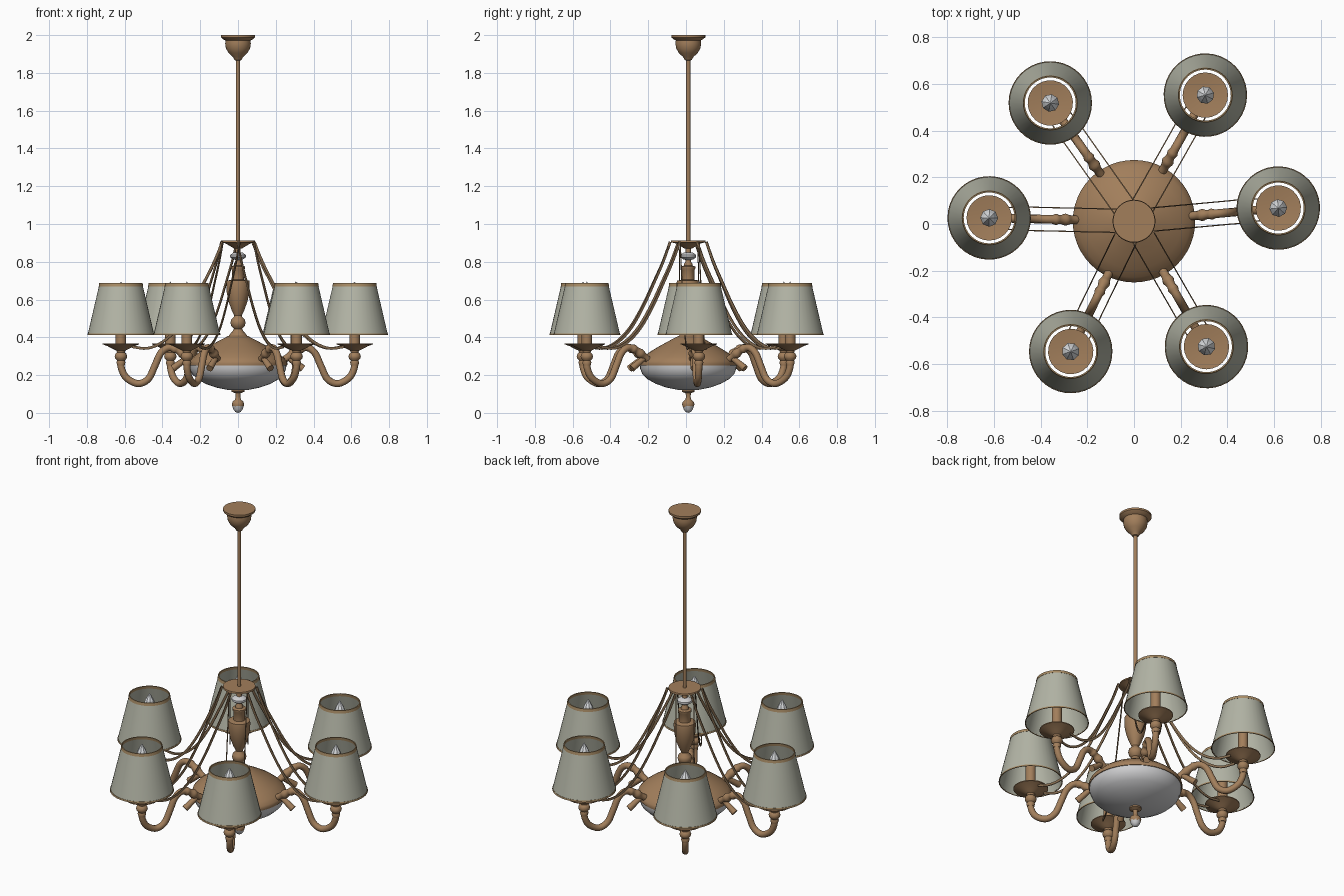
import bpy, bmesh, math
from mathutils import Vector, Matrix

if "Cube" in bpy.data.objects:
    bpy.data.objects.remove(bpy.data.objects["Cube"])


def material(name, rgb):
    m = bpy.data.materials.new(name)
    m.diffuse_color = (*rgb, 1)
    m.use_nodes = True
    m.node_tree.nodes["Principled BSDF"].inputs["Base Color"].default_value = m.diffuse_color
    return m


BRONZE = material("antique bronze", (0.36, 0.21, 0.105))
FABRIC = material("grey green fabric", (0.45, 0.46, 0.38))
TRIM = material("tan trim", (0.39, 0.26, 0.13))
GLASS = material("frosted glass", (0.62, 0.62, 0.63))
BULB = material("bulb white", (0.75, 0.77, 0.79))
CORD = material("dark bronze chain", (0.22, 0.14, 0.075))
CY = 0.012  # axis of the lamp in y


def finish(name, bm, mat, smooth=True):
    bmesh.ops.remove_doubles(bm, verts=bm.verts, dist=1e-5)
    bmesh.ops.recalc_face_normals(bm, faces=bm.faces)
    me = bpy.data.meshes.new(name)
    bm.to_mesh(me)
    bm.free()
    me.materials.append(mat)
    ob = bpy.data.objects.new(name, me)
    bpy.context.collection.objects.link(ob)
    if smooth:
        bpy.ops.object.select_all(action='DESELECT')
        ob.select_set(True)
        bpy.context.view_layer.objects.active = ob
        bpy.ops.object.shade_smooth_by_angle(angle=math.radians(40))
    return ob


def lathe(name, profile, mat, seg=32, loc=(0, CY, 0), smooth=True, closed=False):
    """Spin a list of (radius, height) about z."""
    bm = bmesh.new()
    rings = [[bm.verts.new((r * math.cos(2 * math.pi * i / seg), r * math.sin(2 * math.pi * i / seg), z))
              for i in range(seg)] if r > 0 else [bm.verts.new((0, 0, z))] for r, z in profile]
    if closed:
        rings.append(rings[0])
    for a, b in zip(rings, rings[1:]):
        for i in range(seg):
            q = [a[i % len(a)], a[(i + 1) % seg % len(a)], b[(i + 1) % seg % len(b)], b[i % len(b)]]
            q = list(dict.fromkeys(q))
            if len(q) > 2:
                bm.faces.new(q)
    ob = finish(name, bm, mat, smooth)
    ob.location = loc
    return ob


def spline(pts, n=6):
    """Catmull-Rom samples through the points."""
    p = [Vector(q) for q in pts]
    p = [2 * p[0] - p[1]] + p + [2 * p[-1] - p[-2]]
    out = []
    for a, b, c, d in zip(p, p[1:], p[2:], p[3:]):
        for k in range(n):
            t = k / n
            out.append(0.5 * (2 * b + (c - a) * t + (2 * a - 5 * b + 4 * c - d) * t * t
                              + (3 * b - a - 3 * c + d) * t ** 3))
    return out + [p[-2]]


def sweep(name, pts, mat, section, scale=None, smooth=True):
    """Sweep a (sideways, upward) section along a path lying close to the xz plane."""
    bm = bmesh.new()
    rings = []
    for i, p in enumerate(pts):
        t = (pts[min(i + 1, len(pts) - 1)] - pts[max(i - 1, 0)]).normalized()
        side = Vector((-t.z, 0, t.x)).normalized().cross(t).normalized()
        up = t.cross(side)
        s = scale(i / (len(pts) - 1)) if scale else 1
        rings.append([bm.verts.new(p + side * u * s + up * v * s) for u, v in section])
    n = len(section)
    for a, b in zip(rings, rings[1:]):
        for i in range(n):
            bm.faces.new((a[i], a[(i + 1) % n], b[(i + 1) % n], b[i]))
    bm.faces.new(rings[0])
    bm.faces.new(rings[-1])
    return finish(name, bm, mat, smooth)


def circle(r, n=12):
    return [(r * math.cos(2 * math.pi * i / n), r * math.sin(2 * math.pi * i / n)) for i in range(n)]


# Ceiling canopy, rod and crown plate
lathe("ceiling_canopy", [(0, 2), (.09, 2), (.09, 1.988), (.078, 1.978), (.066, 1.972), (.068, 1.955), (.064, 1.93),
                         (.05, 1.905), (.028, 1.885), (.018, 1.868), (0, 1.862)], BRONZE)
lathe("rod", [(.011, 1.87), (.011, .85)], BRONZE, 16)
lathe("crown_plate", [(0, .912), (.09, .912), (.092, .903), (.065, .897), (.04, .882), (.02, .87), (0, .87)], BRONZE)

# Central turned column
lathe("glass_ring", [(0, .852), (.025, .848), (.042, .836), (.042, .824), (.025, .812), (0, .808)], GLASS)
lathe("column", [(0, .875), (.014, .87), (.014, .80), (.022, .79), (.022, .78), (.038, .775), (.038, .765),
                 (.032, .755), (.032, .705), (.06, .70), (.062, .685), (.06, .64), (.05, .59), (.034, .545),
                 (.02, .515), (.022, .508), (.036, .495), (.04, .477), (.035, .458), (.022, .445),
                 (.03, .43), (.05, .41), (0, .40)], BRONZE)

# Dish and glass bowl
lathe("dish", [(0, .415), (.05, .408), (.095, .385), (.15, .355), (.205, .322), (.24, .295), (.258, .275),
               (.262, .262), (.26, .25), (0, .25)], BRONZE, 48)
lathe("glass_bowl", [(.256, .255), (.255, .235), (.243, .205), (.215, .178), (.17, .153), (.115, .134),
                     (.05, .121), (0, .118)], GLASS, 48)
lathe("bottom_finial", [(0, .125), (.034, .122), (.034, .112), (.014, .104), (.012, .085), (.016, .07), (.028, .06),
                        (.033, .045), (.028, .03), (0, .025)], BRONZE, 24)
lathe("finial_tip", [(.03, .036), (.024, .018), (.014, .005), (0, 0)], GLASS, 24)

# One branch along +x, its lamp standing at radius R
R = .62
L = (R, 0, 0)
arm_path = spline([(.235, 0, .275), (.28, 0, .305), (.325, 0, .335), (.37, 0, .345), (.41, 0, .315), (.44, 0, .25),
                   (.475, 0, .18), (.53, 0, .155), (.59, 0, .185), (.617, 0, .235), (R, 0, .28)])


def knob(t):  # turned swelling near the dish
    return 1 + .4 * math.exp(-((t - .13) / .03) ** 2) + .3 * math.exp(-((t - .22) / .02) ** 2)


branch = [
    sweep("arm", arm_path, BRONZE, circle(.0185), knob),
    sweep("arm_tail", spline([(.255, 0, .30), (.295, 0, .272), (.345, 0, .235)], 3), BRONZE, circle(.016),
          lambda t: .8 + .4 * t),
    lathe("lamp_cup", [(0, .25), (.02, .252), (.024, .268), (.02, .277), (.03, .288), (.033, .30), (.028, .314),
                       (.02, .32), (.024, .33), (.045, .34), (.07, .353), (.097, .363), (.097, .368), (.03, .36),
                       (0, .36)], BRONZE, 24, L),
    lathe("candle_sleeve", [(.028, .36), (.028, .56), (0, .56)], BRONZE, 16, L),
    lathe("bulb", [(.02, .555), (.036, .59), (.038, .615), (.024, .655), (.008, .685), (0, .695)], BULB, 8, L, False),
    lathe("lamp_shade", [(.176, .415), (.113, .685), (.110, .685), (.173, .415)], FABRIC, 40, L, closed=True),
    lathe("shade_top_trim", [(.1178, .67), (.1148, .687), (.109, .687), (.112, .67)], TRIM, 40, L, closed=True),
    lathe("shade_bottom_trim", [(.1785, .412), (.1765, .421), (.172, .421), (.174, .412)], TRIM, 40, L, closed=True),
]

# Two sagging chains per branch, from between the branches on the crown
sag = [(.082, .905), (.125, .80), (.18, .69), (.245, .565), (.32, .45), (.40, .375), (.48, .342), (.56, .35)]
ribbon = [(-.0025, -.007), (.0025, -.007), (.0025, .007), (-.0025, .007)]
for s in (1, -1):
    pts = spline([(x, s * (.05 if x < .5 else .045), z) for x, z in sag], 4)
    branch.append(sweep("chain", pts, CORD, ribbon, None, False))

# Repeat the branch at the six measured angles
for k, ang in enumerate((5.2, 60.5, 125.3, 178.7, 244.1, 300)):
    turn = Matrix.Translation((0, CY, 0)) @ Matrix.Rotation(math.radians(ang), 4, 'Z')
    for part in branch:
        ob = part.copy()
        ob.name = f"{part.name}_{k + 1}"
        bpy.context.collection.objects.link(ob)
        ob.matrix_world = turn @ Matrix.Translation(part.location)
for part in branch:
    bpy.data.objects.remove(part)
